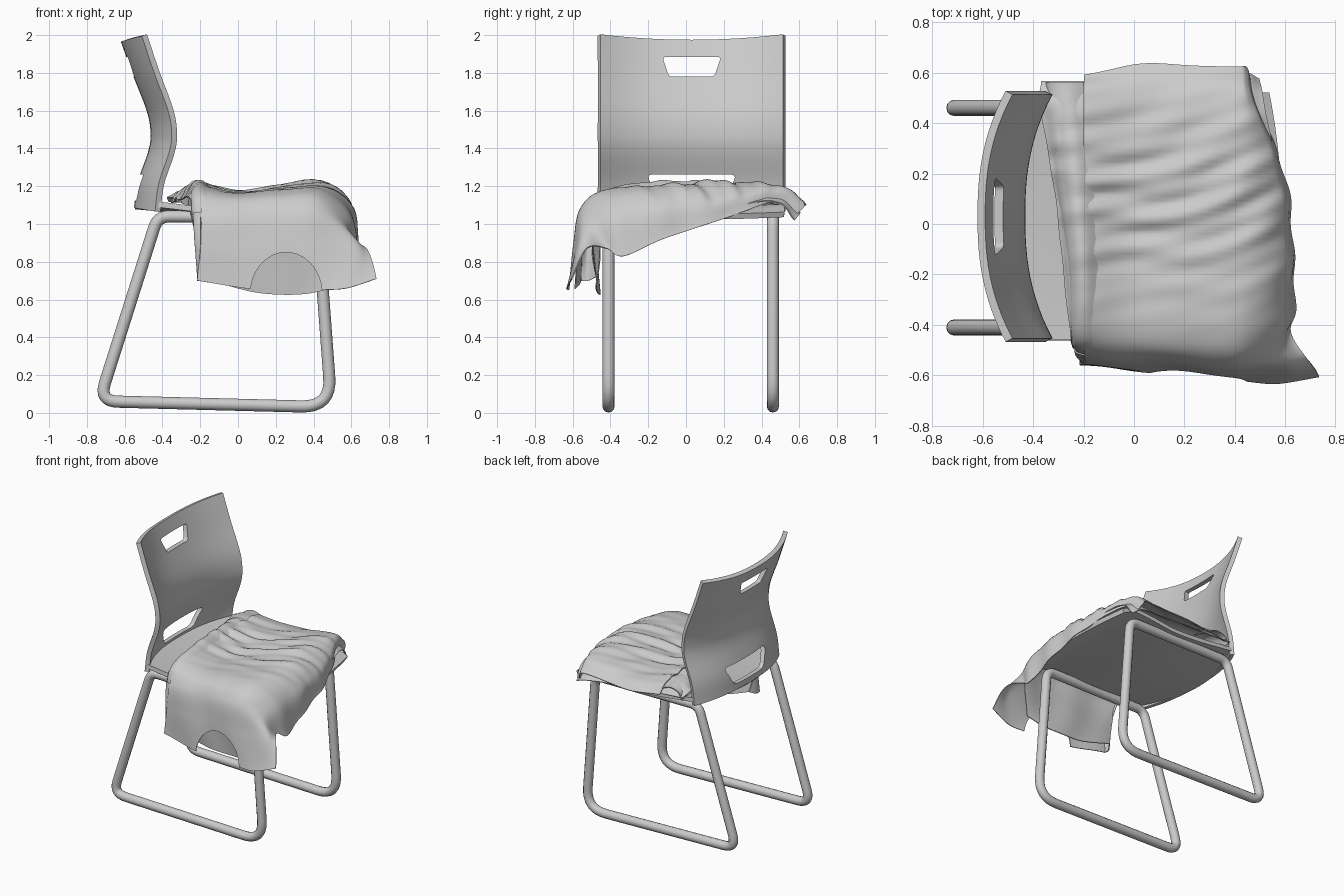
import bpy, bmesh, math
from mathutils import Vector

if "Cube" in bpy.data.objects:
    bpy.data.objects.remove(bpy.data.objects["Cube"])


def add_object(name, verts, faces):
    mesh = bpy.data.meshes.new(name)
    mesh.from_pydata([tuple(v) for v in verts], [], faces)
    bm = bmesh.new()
    bm.from_mesh(mesh)
    bmesh.ops.recalc_face_normals(bm, faces=bm.faces)
    bm.to_mesh(mesh)
    bm.free()
    ob = bpy.data.objects.new(name, mesh)
    bpy.context.collection.objects.link(ob)
    return ob


def activate(ob):
    bpy.ops.object.select_all(action='DESELECT')
    ob.select_set(True)
    bpy.context.view_layer.objects.active = ob


def smooth(ob, angle=35):
    activate(ob)
    bpy.ops.object.shade_smooth_by_angle(angle=math.radians(angle))


def thicken(ob, amount, offset=0):
    mod = ob.modifiers.new("thickness", 'SOLIDIFY')
    mod.thickness, mod.offset = amount, offset
    activate(ob)
    bpy.ops.object.modifier_apply(modifier=mod.name)


def cut(ob, cutter):
    mod = ob.modifiers.new("cut", 'BOOLEAN')
    mod.operation, mod.solver, mod.object = 'DIFFERENCE', 'EXACT', cutter
    activate(ob)
    bpy.ops.object.modifier_apply(modifier=mod.name)
    bpy.data.objects.remove(cutter)


def spline(pts, n):
    """Resample control points with a Catmull-Rom curve."""
    pts = [Vector(p) for p in pts]
    p = [2 * pts[0] - pts[1]] + pts + [2 * pts[-1] - pts[-2]]
    out = []
    for i in range(n + 1):
        t = i / n * (len(pts) - 1)
        k = min(int(t), len(pts) - 2)
        t -= k
        a, b, c, d = p[k:k + 4]
        out.append(0.5 * (2 * b + (c - a) * t + (2 * a - 5 * b + 4 * c - d) * t * t
                          + (3 * b - a - 3 * c + d) * t ** 3))
    return out


def grid_object(name, rows):
    nu = len(rows[0])
    faces = [(i * nu + j, i * nu + j + 1, (i + 1) * nu + j + 1, (i + 1) * nu + j)
             for i in range(len(rows) - 1) for j in range(nu - 1)]
    return add_object(name, [v for r in rows for v in r], faces)


def prism(name, outline, axis, lo, hi):
    """Closed prism of a 2D outline along the x or y axis."""
    n = len(outline)
    put = (lambda a, b, c: (c, a, b)) if axis == 'x' else (lambda a, b, c: (a, c, b))
    verts = [put(a, b, c) for c in (lo, hi) for a, b in outline]
    faces = [tuple(range(n)), tuple(range(2 * n - 1, n - 1, -1))]
    faces += [(i, (i + 1) % n, n + (i + 1) % n, n + i) for i in range(n)]
    ob = add_object(name, verts, faces)
    ob.hide_render = True
    return ob


def rounded(corners, radii, steps=8):
    """Closed polyline with filleted corners."""
    out, n = [], len(corners)
    for i, c in enumerate(corners):
        c = Vector(c)
        a = c + (Vector(corners[i - 1]) - c).normalized() * radii[i]
        b = c + (Vector(corners[(i + 1) % n]) - c).normalized() * radii[i]
        for k in range(steps + 1):
            t = k / steps
            out.append(a * (1 - t) ** 2 + c * 2 * t * (1 - t) + b * t * t)
    return out


MID, HALF = 0.03, 0.49          # chair centre line and half width in y
WIDTH = [i / 12 - 1 for i in range(25)]

# Curved backrest with a hand hole and a lower gap
back_profile = [(-.535, 1.085, 0), (-.515, 1.22, 0), (-.46, 1.38, 0), (-.447, 1.48, 0),
                (-.467, 1.6, 0), (-.54, 1.79, 0), (-.605, 1.97, 0)]
prof = spline(back_profile, 36)
backrest = grid_object("backrest", [
    [(p.x + .11 * abs(w) ** 2.4, MID + HALF * w,
      p.y + .03 * w * w * (i / 36) ** 4 - .02 * w * w * (1 - i / 36) ** 6)
     for w in WIDTH] for i, p in enumerate(prof)])
thicken(backrest, .032)
for outline, radii in (
        ([(-.125, 1.885), (.185, 1.885), (.15, 1.78), (-.09, 1.78)], [.02] * 4),
        ([(-.21, 1.262), (.27, 1.262), (.2, 1.125), (-.14, 1.125)], [.035] * 4)):
    cut(backrest, prism("hole_cutter", rounded(outline, radii, 4), 'x', -1, 0))
smooth(backrest)

# Seat shell, dished in the middle, with a bowed front edge
seat_profile = [(-.545, 1.105, 0), (-.4, 1.092, 0), (-.2, 1.072, 0), (.05, 1.062, 0),
                (.28, 1.085, 0), (.43, 1.09, 0), (.53, 1.05, 0)]
prof = spline(seat_profile, 30)
seat = grid_object("seat", [
    [(p.x + .11 * w * w * (1 - i / 30) ** 2 + .05 * (1 - w * w) * (i / 30) ** 3,
      MID + HALF * w, p.y - .012 * (1 - w * w)) for w in WIDTH]
    for i, p in enumerate(prof)])
thicken(seat, .03)
smooth(seat)

# Two bent-tube sled legs
loop = rounded([(-.425, 1.04), (-.735, .062), (.495, .03), (.42, 1.035)], [.06, .1, .16, .07])
for name, y in (("left_leg_frame", .46), ("right_leg_frame", -.41)):
    cu = bpy.data.curves.new(name, 'CURVE')
    cu.dimensions = '3D'
    cu.bevel_depth, cu.bevel_resolution = .032, 4
    sp = cu.splines.new('POLY')
    sp.points.add(len(loop) - 1)
    for q, p in zip(sp.points, loop):
        q.co = (p.x, y, p.y, 1)
    sp.use_cyclic_u = True
    ob = bpy.data.objects.new(name, cu)
    bpy.context.collection.objects.link(ob)
    activate(ob)
    bpy.ops.object.convert(target='MESH')
    smooth(bpy.context.object, 60)


# Draped garment: stations run from the far side, over the seat, down the near side
def drape(name, stations, wrinkle, nu=70, nv=110):
    columns = [spline(s, nu) for s in stations]
    cols = [spline([c[j] for c in columns], nv) for j in range(nu + 1)]
    rows = [[cols[j][i].copy() for j in range(nu + 1)] for i in range(nv + 1)]
    for r in rows:
        for v in r:
            top = min(1, max(0, (v.z - 1.06) / .1))
            fold = math.sin(36 * v.y - 9 * v.x + 2.5 * math.sin(6 * v.x + 5 * v.y))
            fold += .6 * math.sin(67 * v.y - 22 * v.x + 2 * math.sin(5 * v.x) + 1.3)
            v.z += wrinkle * top * fold * math.exp(-((v.y - .12) / .32) ** 2)
            hang = 1 - top
            v.x += .006 * hang * math.sin(26 * v.y + 5 * v.z)
            v.y += .005 * hang * math.sin(17 * v.x + 6 * v.z)
    ob = grid_object(name, rows)
    thicken(ob, .006)
    return ob


upper = drape("garment_upper_layer", [
    [(-.2, .59, 1.11), (0, .63, 1.10), (.2, .63, 1.11), (.4, .62, 1.12), (.44, .62, 1.09), (.45, .58, 1.05)],
    [(-.2, .5, 1.18), (0, .5, 1.155), (.2, .5, 1.17), (.4, .5, 1.2), (.46, .5, 1.18), (.48, .48, 1.12)],
    [(-.2, .2, 1.2), (0, .2, 1.165), (.2, .2, 1.19), (.42, .2, 1.22), (.56, .2, 1.14), (.6, .18, 1.02)],
    [(-.2, -.1, 1.21), (0, -.1, 1.16), (.2, -.1, 1.185), (.46, -.1, 1.2), (.6, -.1, 1.1), (.63, -.12, .92)],
    [(-.2, -.4, 1.18), (0, -.41, 1.155), (.22, -.42, 1.17), (.44, -.42, 1.17), (.59, -.36, 1.05), (.635, -.33, .83)],
    [(-.19, -.52, 1.06), (0, -.53, 1.07), (.22, -.54, 1.08), (.42, -.555, 1.08), (.57, -.5, 1.0), (.62, -.42, .87)],
    [(-.2, -.555, .89), (0, -.565, .89), (.22, -.58, .9), (.42, -.59, .9), (.61, -.57, .88), (.68, -.52, .87)],
    [(-.22, -.56, .7), (.03, -.58, .66), (.25, -.6, .64), (.43, -.615, .65), (.58, -.635, .66), (.73, -.6, .71)],
], .011)

# Sleeve opening in the hanging side
arch = [(.255 + .19 * math.cos(a), .63 + .22 * math.sin(a))
        for a in (2 * math.pi * k / 40 for k in range(40))]
cut(upper, prism("sleeve_cutter", arch, 'y', -.9, -.52))
smooth(upper, 50)

lower = drape("garment_lower_layer", [
    [(-.37, .565, 1.12), (-.22, .565, 1.11), (.1, .585, 1.09), (.4, .6, 1.06), (.49, .57, 1.02)],
    [(-.37, .46, 1.14), (-.25, .46, 1.18), (.1, .46, 1.13), (.4, .46, 1.16), (.52, .46, 1.12)],
    [(-.31, .1, 1.13), (-.22, .1, 1.185), (.1, .1, 1.125), (.4, .1, 1.16), (.57, .1, 1.07)],
    [(-.26, -.37, 1.14), (-.2, -.37, 1.165), (.1, -.37, 1.12), (.4, -.37, 1.13), (.57, -.35, 1.04)],
    [(-.24, -.485, 1.05), (-.18, -.49, 1.05), (.1, -.5, 1.05), (.4, -.5, 1.05), (.58, -.45, .98)],
    [(-.21, -.5, .86), (-.1, -.49, .85), (.12, -.48, .84), (.38, -.48, .84), (.58, -.46, .82)],
    [(-.18, -.48, .72), (0, -.46, .66), (.16, -.46, .63), (.36, -.46, .63), (.54, -.48, .67)],
], .008)
smooth(lower, 50)

# Folded side seam joining the two hanging layers at the rear
seam = drape("garment_side_seam", [
    [(-.19, -.52, 1.06), (-.225, -.51, 1.06), (-.23, -.49, 1.05)],
    [(-.2, -.555, .89), (-.225, -.53, .88), (-.21, -.5, .86)],
    [(-.22, -.56, .7), (-.215, -.52, .7), (-.18, -.48, .72)],
], 0, 8, 20)
smooth(seam, 50)

# Rolled fold of cloth along the rear edge
roll = drape("garment_rear_fold", [
    [(-.36, .56, 1.10), (-.33, .56, 1.15), (-.26, .56, 1.17), (-.18, .56, 1.14)],
    [(-.33, .25, 1.12), (-.29, .25, 1.18), (-.23, .25, 1.21), (-.15, .25, 1.17)],
    [(-.27, -.15, 1.10), (-.25, -.15, 1.19), (-.2, -.15, 1.225), (-.13, -.15, 1.18)],
    [(-.25, -.44, 1.07), (-.24, -.44, 1.14), (-.2, -.44, 1.165), (-.14, -.44, 1.15)],
    [(-.22, -.5, .95), (-.21, -.52, .99), (-.19, -.53, 1.0), (-.15, -.54, 1.0)],
], .006, 16, 60)
smooth(roll, 50)
